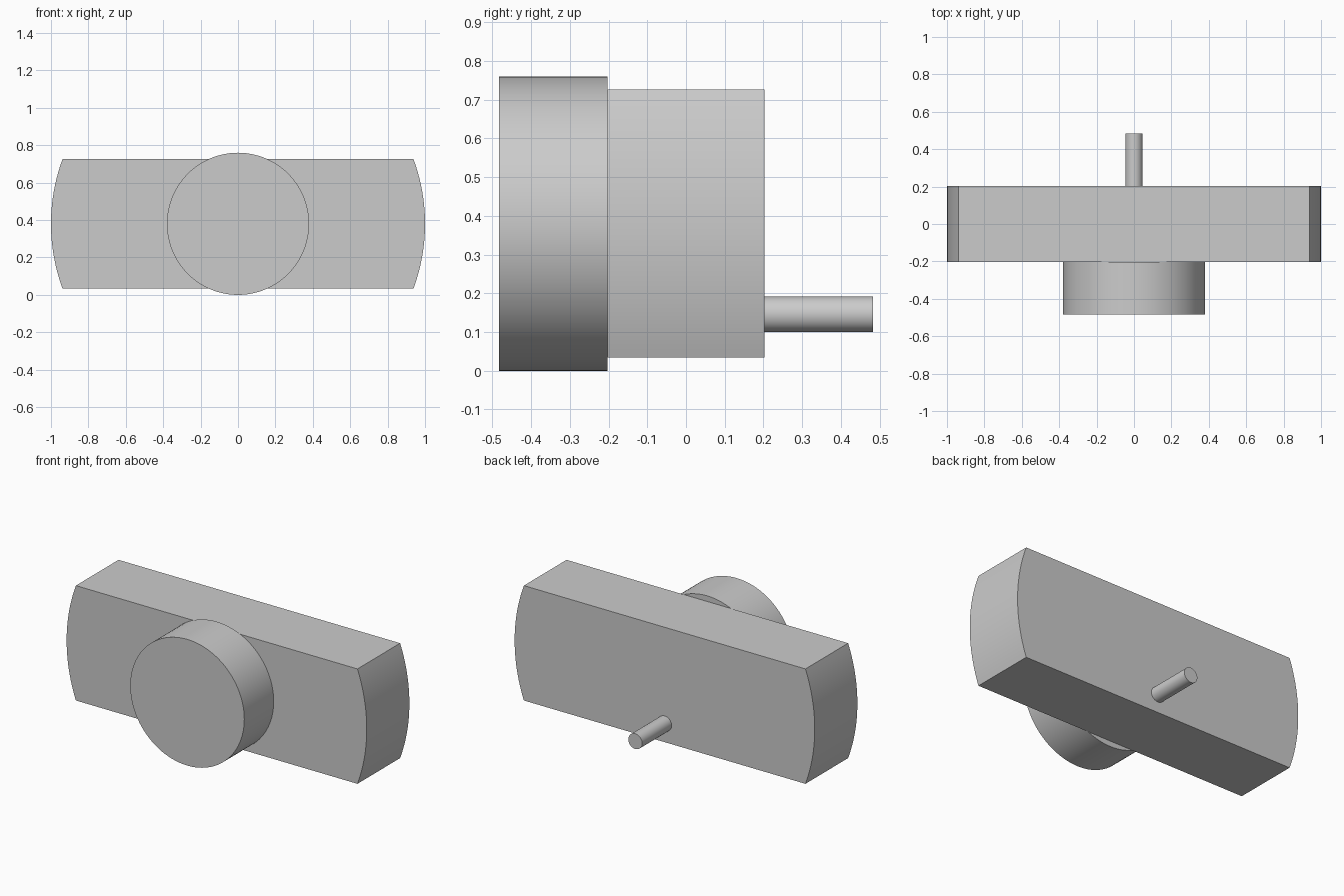
import bpy
import math

cube = bpy.data.objects.get("Cube")
if cube:
    bpy.data.objects.remove(cube, do_unlink=True)

grey = bpy.data.materials.new("plain grey")
grey.use_nodes = True
colour = (0.6, 0.6, 0.6, 1)
grey.diffuse_color = colour
grey.node_tree.nodes["Principled BSDF"].inputs["Base Color"].default_value = colour

CENTRE_Z = 0.38
BODY_BACK = 0.203
END_Y = 0.483


def finish(obj, name):
    obj.name = name
    obj.data.name = name
    obj.data.materials.append(grey)
    bpy.ops.object.select_all(action="DESELECT")
    obj.select_set(True)
    bpy.context.view_layer.objects.active = obj
    bpy.ops.object.shade_smooth_by_angle(angle=math.radians(30))


def rod(name, radius, y0, y1, z, sides):
    """Cylinder lying along y."""
    bpy.ops.mesh.primitive_cylinder_add(
        vertices=sides, radius=radius, depth=y1 - y0,
        location=(0, (y0 + y1) / 2, z), rotation=(math.pi / 2, 0, 0))
    finish(bpy.context.object, name)


# Body: a flat bar whose two ends follow one large circle
half_height = 0.346
sweep = math.asin(half_height)
steps = 24
outline = []
for start in (0, math.pi):
    for i in range(steps + 1):
        a = start - sweep + 2 * sweep * i / steps
        outline.append((math.cos(a), CENTRE_Z + math.sin(a)))
n = len(outline)
verts = [(x, y, z) for y in (-BODY_BACK, BODY_BACK) for x, z in outline]
faces = [list(range(n)), list(range(2 * n - 1, n - 1, -1))]
faces += [(i, i + n, (i + 1) % n + n, (i + 1) % n) for i in range(n)]
mesh = bpy.data.meshes.new("body")
mesh.from_pydata(verts, [], faces)
body = bpy.data.objects.new("body", mesh)
bpy.context.collection.objects.link(body)
finish(body, "body")

# Round disc on the front, thin pin low on the back
rod("front_disc", 0.38, -END_Y, -BODY_BACK, CENTRE_Z, 96)
rod("back_pin", 0.046, BODY_BACK, END_Y, 0.146, 48)
